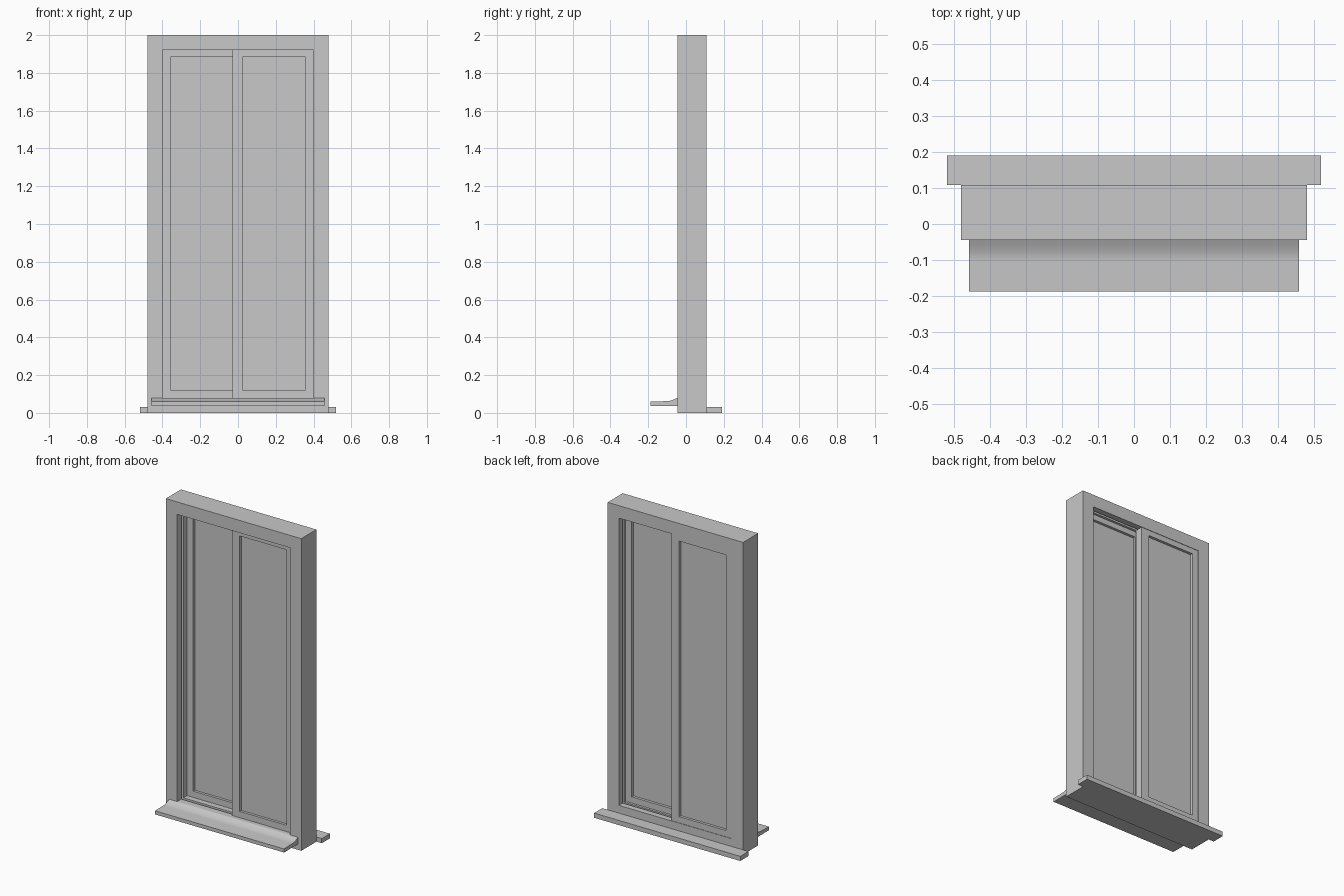
import bpy, bmesh, math

cube = bpy.data.objects.get("Cube")
if cube:
    bpy.data.objects.remove(cube, do_unlink=True)

grey = bpy.data.materials.new("light_grey")
grey.use_nodes = True
grey.diffuse_color = (0.58, 0.58, 0.58, 1)
grey.node_tree.nodes["Principled BSDF"].inputs["Base Color"].default_value = grey.diffuse_color


def finish(name, bm):
    bmesh.ops.recalc_face_normals(bm, faces=bm.faces)
    mesh = bpy.data.meshes.new(name)
    bm.to_mesh(mesh)
    bm.free()
    mesh.materials.append(grey)
    obj = bpy.data.objects.new(name, mesh)
    bpy.context.collection.objects.link(obj)
    return obj


def ring(name, outer, inner, profile):
    """Mitred rectangular frame; profile holds (0 outer .. 1 inner, y)."""
    bm = bmesh.new()
    loops = []
    for i, j in ((0, 2), (1, 2), (1, 3), (0, 3)):
        loops.append([bm.verts.new((outer[i] + (inner[i] - outer[i]) * t, y,
                                    outer[j] + (inner[j] - outer[j]) * t))
                      for t, y in profile])
    n = len(profile)
    for c in range(4):
        a, b = loops[c], loops[(c + 1) % 4]
        for k in range(n):
            m = (k + 1) % n
            bm.faces.new((a[k], a[m], b[m], b[k]))
    return finish(name, bm)


def extrude_x(name, half, profile):
    """Solid bar along x from a (y, z) profile."""
    bm = bmesh.new()
    face = bm.faces.new([bm.verts.new((-half, y, z)) for y, z in profile])
    new = bmesh.ops.extrude_face_region(bm, geom=[face])["geom"]
    bmesh.ops.translate(bm, vec=(2 * half, 0, 0),
                        verts=[v for v in new if isinstance(v, bmesh.types.BMVert)])
    return finish(name, bm)


def box(name, x0, x1, y0, y1, z0, z1):
    bm = bmesh.new()
    bmesh.ops.create_cube(bm, size=1)
    for v in bm.verts:
        v.co = (x1 if v.co.x > 0 else x0, y1 if v.co.y > 0 else y0, z1 if v.co.z > 0 else z0)
    return finish(name, bm)


# Outer frame with a guide groove in each sliding track
front, back = -0.045, 0.108
profile = [(0, front), (1, front)]
for g0, g1 in ((-0.003, 0.018), (0.055, 0.07)):
    profile += [(1, g0), (0.85, g0), (0.85, g1), (1, g1)]
profile += [(1, back), (0, back)]
ring("outer_frame", (-0.48, 0.48, 0, 2), (-0.4, 0.4, 0.08, 1.92), profile)

# Two overlapping sliding sashes with recessed panes
for name, side, y0, y1 in (("front", 1, -0.018, 0.04), ("rear", -1, 0.055, 0.105)):
    ox = sorted((-0.03 * side, 0.4 * side))
    ix = sorted((0.025 * side, 0.357 * side))
    ring(name + "_sash", (*ox, 0.08, 1.92), (*ix, 0.12, 1.885),
         [(0, y0), (1, y0), (1, y1), (0, y1)])
    box(name + "_pane", ix[0] - 0.01, ix[1] + 0.01, y0 + 0.017, y1 - 0.017, 0.11, 1.895)

# Outside sill with a concave rise toward the frame
sill = [(front, 0.037), (-0.187, 0.037), (-0.187, 0.06)]
for i in range(9):
    s = i / 8
    sill.append((-0.105 + 0.06 * s, 0.062 + 0.018 * (1 - math.cos(s * math.pi / 2))))
outer_sill = extrude_x("outer_sill", 0.457, sill)
bpy.context.view_layer.objects.active = outer_sill
outer_sill.select_set(True)
bpy.ops.object.shade_smooth_by_angle(angle=math.radians(30))

# Inside ledge
box("inner_ledge", -0.518, 0.518, back, 0.19, 0, 0.03)
